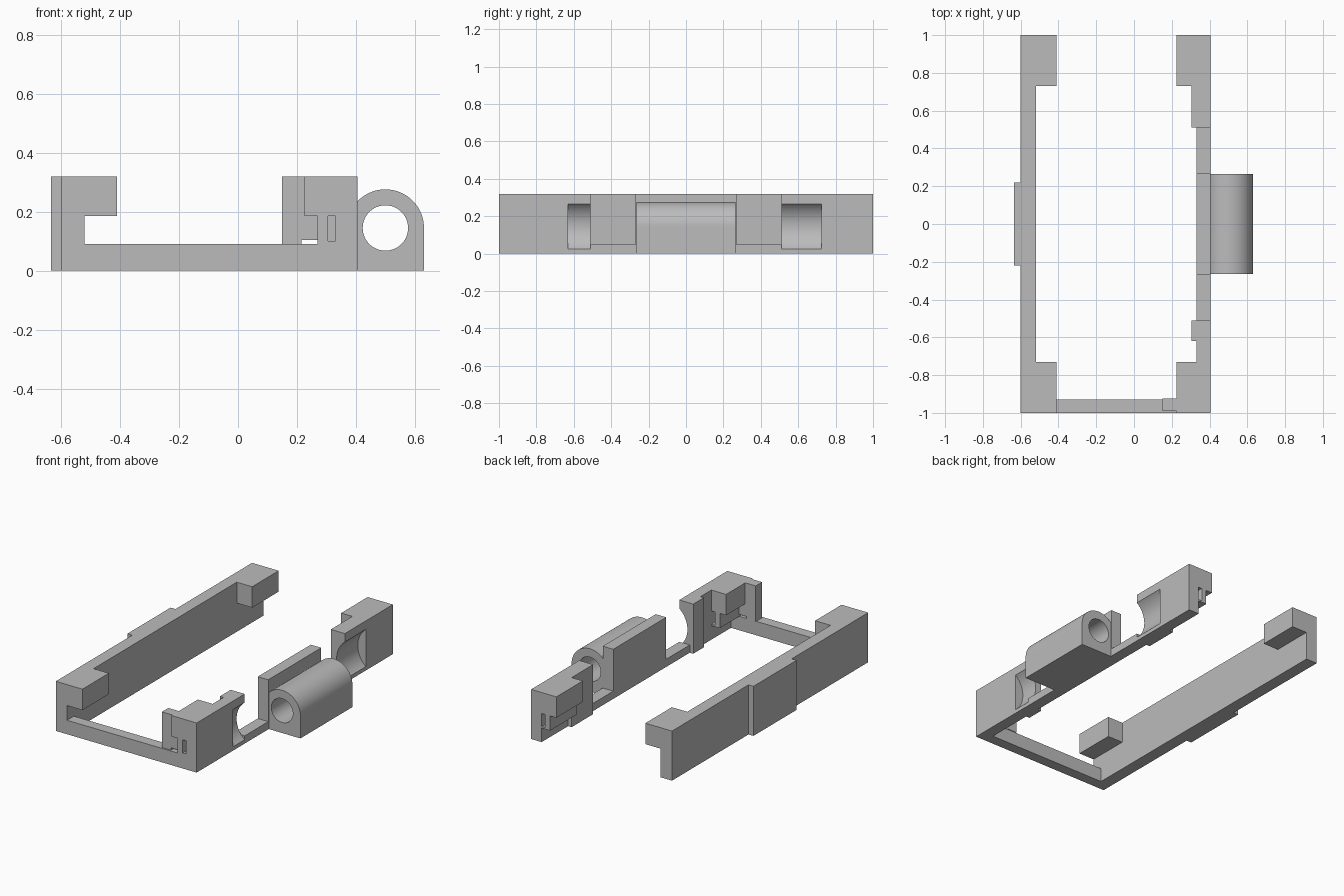
import bpy
import bmesh
from math import sin, cos, atan2, hypot, pi

if "Cube" in bpy.data.objects:
    bpy.data.objects.remove(bpy.data.objects["Cube"], do_unlink=True)

grey = bpy.data.materials.new("plain_grey")
grey.use_nodes = True
COLOUR = (0.5, 0.5, 0.5, 1)
grey.diffuse_color = COLOUR
grey.node_tree.nodes["Principled BSDF"].inputs["Base Color"].default_value = COLOUR


def extrude_y(name, profile, y0, y1):
    """Extrude an (x, z) outline from y0 to y1."""
    bm = bmesh.new()
    face = bm.faces.new([bm.verts.new((x, y0, z)) for x, z in profile])
    new = bmesh.ops.extrude_face_region(bm, geom=[face])["geom"]
    moved = [v for v in new if isinstance(v, bmesh.types.BMVert)]
    bmesh.ops.translate(bm, vec=(0, y1 - y0, 0), verts=moved)
    bmesh.ops.recalc_face_normals(bm, faces=bm.faces)
    mesh = bpy.data.meshes.new(name)
    bm.to_mesh(mesh)
    bm.free()
    mesh.materials.append(grey)
    obj = bpy.data.objects.new(name, mesh)
    bpy.context.collection.objects.link(obj)
    return obj


def box(name, x0, x1, y0, y1, z0, z1):
    return extrude_y(name, [(x0, z0), (x1, z0), (x1, z1), (x0, z1)], y0, y1)


def arc(r, start, end, steps):
    """Points round the hinge axis."""
    angles = [start + (end - start) * i / steps for i in range(steps + 1)]
    return [(AX + r * cos(a), AZ + r * sin(a)) for a in angles]


def smooth(obj):
    bpy.ops.object.select_all(action="DESELECT")
    obj.select_set(True)
    bpy.context.view_layer.objects.active = obj
    bpy.ops.object.shade_smooth_by_angle(angle=pi / 6)


TOP, CLIP = 0.32, 0.185        # wall top, underside of the corner clips
IN, OUT = 0.33, 0.405          # left wall faces
AX, AZ = 0.5, 0.145            # hinge axis

# Right wall with its outer boss, and the low front bar
box("right_wall", -0.6, -0.52, -1, 1, 0, TOP)
box("right_wall_boss", -0.635, -0.6, -0.22, 0.22, 0, TOP)
box("front_bar", -0.52, IN, -1, -0.93, 0, 0.09)

# Corner clips, with a slotted flange under those of the left wall
flange = [(0.27, 0.09), (IN, 0.09), (IN, 0.1), (0.305, 0.1), (0.305, CLIP), (0.27, CLIP)]
for end, y0, y1 in (("front", -1, -0.73), ("back", 0.73, 1)):
    box(f"right_{end}_clip", -0.52, -0.41, y0, y1, CLIP, TOP)
    box(f"left_{end}_clip", 0.225, IN, y0, y1, CLIP, TOP)
    extrude_y(f"left_{end}_flange", flange, y0, y1)

# Upright stop plate beside the front left clip
extrude_y("stop_plate", [(0.15, 0.09), (0.215, 0.09), (0.215, 0.105), (0.27, 0.105),
                         (0.27, CLIP), (0.225, CLIP), (0.225, TOP), (0.15, TOP)],
          -0.99, -0.925)

# Left wall: plain ends, hollowed stretches, low sills and the hinge backing
box("left_wall_front", IN, OUT, -1, -0.63, 0, TOP)
box("left_wall_back", IN, OUT, 0.725, 1, 0, TOP)
box("left_wall_middle", IN, OUT, -0.27, 0.27, 0, TOP)
box("front_sill", IN, OUT, -0.51, -0.27, 0, 0.05)
box("back_sill", IN, OUT, 0.27, 0.51, 0, 0.05)
box("front_pad", 0.305, IN, -0.62, -0.51, 0, TOP)
box("back_pad", 0.305, IN, 0.51, 0.73, 0, TOP)
half = atan2(0.12, AX - OUT)
hollow = arc(hypot(0.12, AX - OUT), pi + half, pi - half, 24)
hollowed = [(IN, 0), (OUT, 0)] + hollow + [(OUT, TOP), (IN, TOP)]
for name, y0, y1 in (("front", -0.63, -0.51), ("back", 0.51, 0.725)):
    smooth(extrude_y(f"{name}_hollowed_wall", hollowed, y0, y1))

# Hinge barrel with a bored hole
R = 0.131
meet = pi - atan2((R**2 - (AX - OUT)**2) ** 0.5, AX - OUT)
barrel = extrude_y("hinge_barrel", [(OUT, 0), (AX + R, 0)] + arc(R, 0, meet, 32),
                   -0.265, 0.265)
bore = extrude_y("bore_cutter", arc(0.077, 0, 2 * pi, 48)[:-1], -0.4, 0.4)
bore.hide_render = True
cut = barrel.modifiers.new("bore", "BOOLEAN")
cut.operation, cut.object, cut.solver = "DIFFERENCE", bore, "EXACT"
bpy.context.view_layer.objects.active = barrel
bpy.ops.object.modifier_apply(modifier=cut.name)
bpy.data.objects.remove(bore, do_unlink=True)
smooth(barrel)
